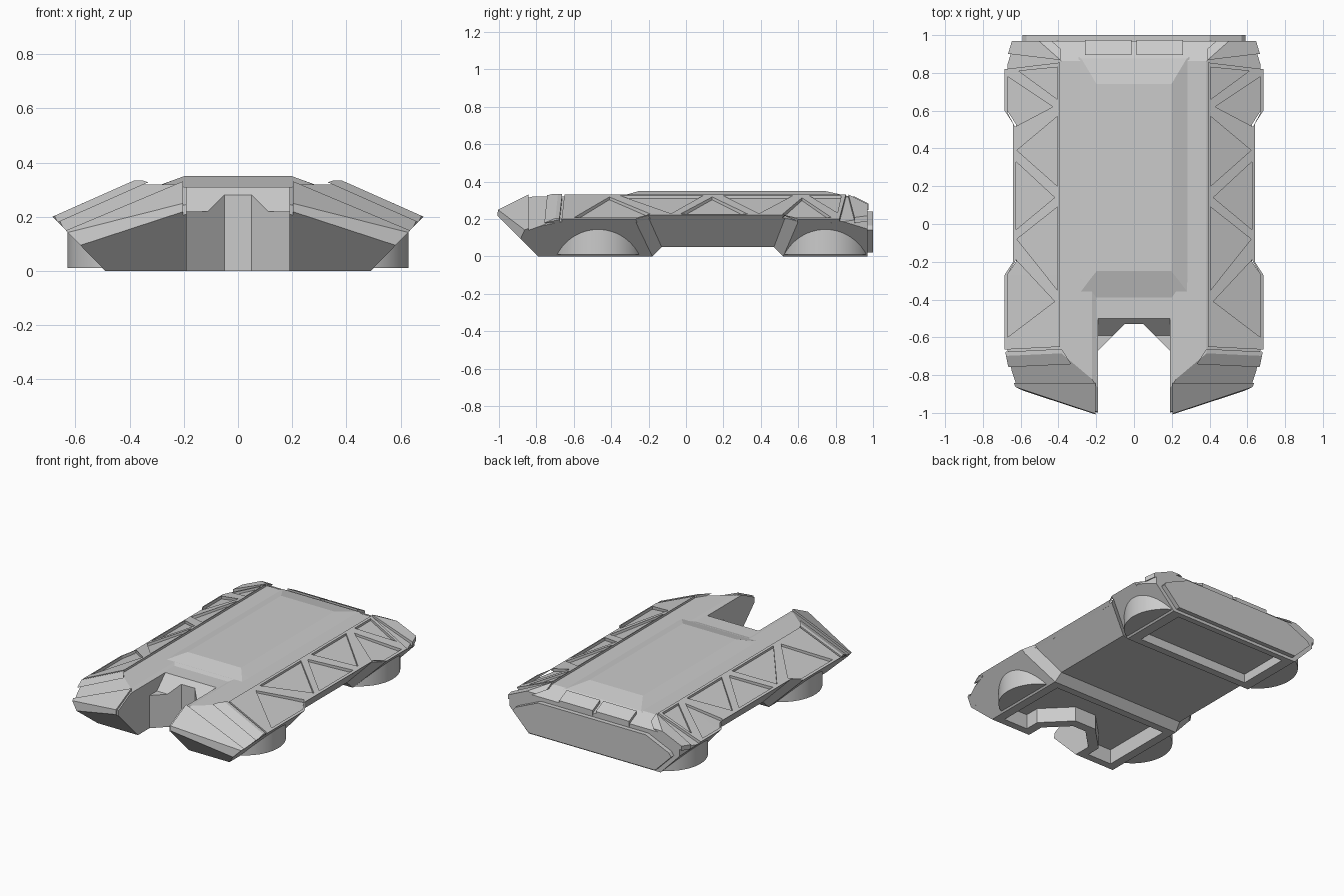
import bpy, bmesh
from mathutils import Vector

if "Cube" in bpy.data.objects:
    bpy.data.objects.remove(bpy.data.objects["Cube"])


def loft(bm, loops):
    """Closed solid through matching point loops."""
    rows = [[bm.verts.new(p) for p in loop] for loop in loops]
    n = len(rows[0])
    for a, b in zip(rows, rows[1:]):
        for i in range(n):
            j = (i + 1) % n
            bm.faces.new((a[i], a[j], b[j], b[i]))
    bm.faces.new(rows[0][::-1])
    bm.faces.new(rows[-1])


def prism(bm, plan, z0, z1):
    loft(bm, [[(x, y, z) for x, y in plan] for z in (z0, z1)])


def clip(bm, co, no):
    """Cut away everything on the normal side of a plane and cap the cut."""
    geom = bm.verts[:] + bm.edges[:] + bm.faces[:]
    bmesh.ops.bisect_plane(bm, geom=geom, dist=1e-5, plane_co=co,
                           plane_no=Vector(no).normalized(), clear_outer=True)
    edges = [e for e in bm.edges if e.is_boundary]
    if edges:
        bmesh.ops.holes_fill(bm, edges=edges, sides=0)


def make(name, bm, mirror=False):
    bmesh.ops.recalc_face_normals(bm, faces=bm.faces[:])
    me = bpy.data.meshes.new(name)
    bm.to_mesh(me)
    bm.free()
    ob = bpy.data.objects.new(name, me)
    bpy.context.collection.objects.link(ob)
    if mirror:
        ob.modifiers.new("Mirror", 'MIRROR').use_mirror_merge = False
    return ob


def cut(ob, bm):
    """Boolean-subtract a cutter solid and remove the cutter."""
    tool = make("cutter", bm)
    tool.hide_render = True
    mod = ob.modifiers.new("Cut", 'BOOLEAN')
    mod.operation, mod.solver, mod.object = 'DIFFERENCE', 'EXACT', tool
    bpy.context.view_layer.objects.active = ob
    bpy.ops.object.modifier_move_to_index(modifier="Cut", index=0)
    bpy.ops.object.modifier_apply(modifier="Cut")
    bpy.data.objects.remove(tool)


def skin(d):
    """Outer body volume shrunk by d: wide ends, narrow waist, faceted nose and tail."""
    bm = bmesh.new()
    wide, waist = (0.49, 0, 0.685, 0.2), (0.48, 0.05, 0.64, 0.22)
    stations = [(-1.02, -1.02, wide), (-0.18, -0.27, wide), (-0.13, -0.2, waist),
                (0.47, 0.53, waist), (0.52, 0.6, wide), (0.97, 0.97, wide)]
    loops = []
    for yb, ye, (xb, zb, xe, ze) in stations:
        half = [(xb, yb, zb), (xe - d, ye, ze - d), (0.385, ye, 0.333 - d)]
        loops.append(half + [(-x, y, z) for x, y, z in reversed(half)])
    loft(bm, loops)
    clip(bm, (0, -0.79, 0), (0, -1, -1))
    clip(bm, (0, 0.86 - d, 0.335 - d / 2), (0, 0.5, 1))
    for s in (1, -1):
        clip(bm, (0.22 * s, -1 + d, 0.24), (0.36 * s, -1, 0.1))
        clip(bm, (0.2 * s, -0.84, 0.333 - d), (0.42 * s, -0.5, 1))
        clip(bm, ((0.685 - d) * s, 0.84, 0), (s, 0.3, 0))
        clip(bm, ((0.685 - d) * s, -0.66, 0), (s, -0.2, 0))
    return bm


def plate(name, planes):
    bm = skin(0)
    for co, no in planes:
        clip(bm, co, no)
    return make(name, bm, True)


def sym(half):
    return half + [(-x, y) for x, y in reversed(half)]


# main hull with front notch, sunken hood and underside recesses
hull = make("hull", skin(0.014))
bm = bmesh.new()
prism(bm, sym([(0.19, -1.2), (0.19, -0.67), (0.05, -0.53)]), -0.2, 0.6)
cut(hull, bm)
bm = bmesh.new()
loft(bm, [[(x, y, 0.31) for x, y in sym([(0.2, -1.2), (0.2, -0.39)])],
          [(x, y, 0.36) for x, y in sym([(0.32, -1.2), (0.32, -0.215)])]])
cut(hull, bm)
bm = bmesh.new()
hood = [(-1.2, 0.22), (-0.59, 0.22), (-0.5, 0.31), (-0.5, 0.5), (-1.2, 0.5)]
loft(bm, [[(x, y, z) for y, z in hood] for x in (-0.19, 0.19)])
cut(hull, bm)
bm = bmesh.new()
prism(bm, sym([(0.42, 0.93), (0.42, 0.57)]), -0.1, 0.06)
cut(hull, bm)
bm = bmesh.new()
prism(bm, sym([(0.43, -0.23), (0.43, -0.74), (0.25, -0.74), (0.25, -0.64), (0.08, -0.47)]), -0.1, 0.1)
cut(hull, bm)

# raised roof
bm = bmesh.new()
loft(bm, [[(x, y, 0.315) for x, y in sym([(0.29, -0.37), (0.35, 0.9)])],
          [(x, y, 0.35) for x, y in sym([(0.2, -0.25), (0.2, 0.74)])]])
clip(bm, (0, 0.85, 0.333), (0, 0.5, 1))
for s in (1, -1):
    clip(bm, (0.28 * s, 0, 0.32), (0.42 * s, 0, 1.15))
make("roof", bm)

# armour plates
under = ((0.385, 0, 0.303), (-0.443, 0, -1))
rail = plate("side_truss_plate", [under, ((0.392, 0, 0), (-1, 0, 0)),
             ((0.39, -0.65, 0), (-0.05, -1, 0)), ((0.39, 0.855, 0), (0.12, 1, 0))])
plate("rear_corner_plate", [under, ((0.388, 0, 0), (-1, 0, 0)),
                            ((0.39, 0.868, 0), (0.12, -1, 0))])
plate("front_corner_plate", [under, ((0.385, -0.66, 0), (-0.16, 0.105, 0)),
                             ((0.39, -0.662, 0), (0.05, 1, 0)), ((0, -0.83, 0), (0, -1, 0))])
plate("nose_plate", [((0.203, 0, 0), (-1, 0, 0)), ((0, -0.842, 0), (0, 1, 0)),
                     ((0.2, 0, 0.19), (-0.325, 0, -1))])

# triangular openings in the side plates
bm = bmesh.new()
for tri in ([(0.61, 0.81), (0.405, 0.83), (0.405, 0.66)],
            [(0.67, 0.78), (0.43, 0.62), (0.63, 0.515), (0.67, 0.59)],
            [(0.405, 0.57), (0.405, 0.2), (0.62, 0.39)],
            [(0.625, 0.33), (0.42, 0.14), (0.625, -0.03)],
            [(0.405, 0.09), (0.405, -0.35), (0.62, -0.08)],
            [(0.625, -0.19), (0.42, -0.41), (0.67, -0.6), (0.67, -0.27)]):
    prism(bm, tri, 0, 0.6)
cut(rail, bm)

# tail plate
bm = bmesh.new()
tail = [(0.47, 0.02), (0.59, 0.14), (0.57, 0.165), (0.4, 0.24)]
loft(bm, [[(x, y, z) for x, z in sym(tail)] for y in (0.955, 1.0)])
make("tail_plate", bm)

# rear vents lying on the sloped deck
bm = bmesh.new()
deck = [(0.012, 0.895), (0.26, 0.895), (0.26, 0.975), (0.012, 0.975)]
loft(bm, [[(x, y, 0.335 - 0.5 * (y - 0.86) + h) for x, y in deck] for h in (-0.03, 0.006)])
make("rear_vent", bm, True)

# rounded hover pods under the skirt
for name, y in (("front_pod", -0.47), ("rear_pod", 0.745)):
    bm = bmesh.new()
    bmesh.ops.create_cone(bm, cap_ends=True, segments=64, radius1=0.25, radius2=0.25, depth=0.14)
    bmesh.ops.translate(bm, verts=bm.verts[:], vec=(0.38, y, 0.08))
    clip(bm, (0.46, 0, 0), (-1, 0, 0))
    clip(bm, (0, 0.968, 0), (0, 1, 0))
    pod = make(name, bm, True)
    bpy.ops.object.select_all(action='DESELECT')
    pod.select_set(True)
    bpy.context.view_layer.objects.active = pod
    bpy.ops.object.shade_smooth_by_angle(angle=0.6)
